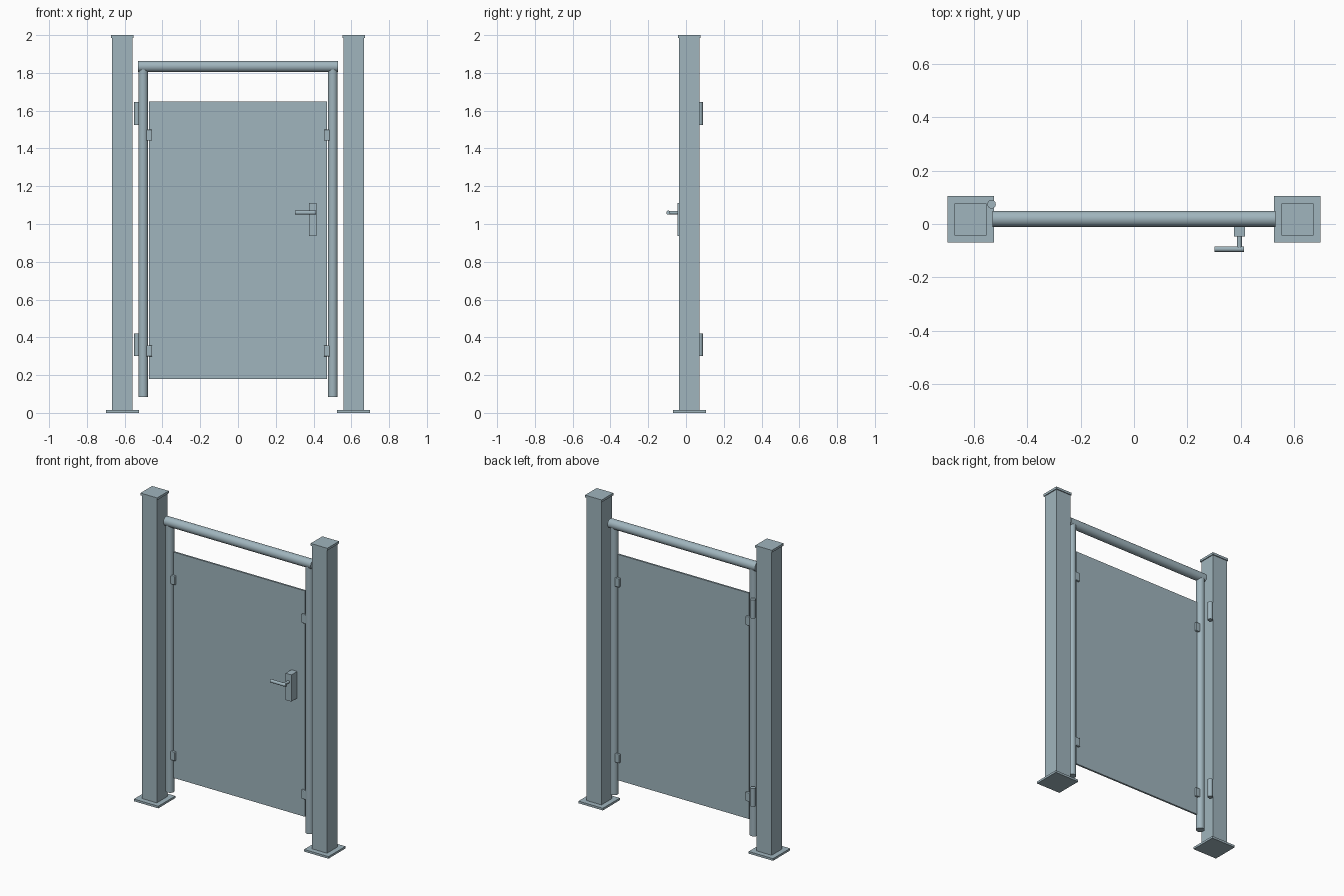
import bpy
from mathutils import Vector

if "Cube" in bpy.data.objects:
    bpy.data.objects.remove(bpy.data.objects["Cube"])

steel = bpy.data.materials.new("grey_blue_steel")
steel.diffuse_color = (0.35, 0.46, 0.51, 1)
steel.use_nodes = True
steel.node_tree.nodes["Principled BSDF"].inputs["Base Color"].default_value = steel.diffuse_color
YC = 0.0175  # depth of the gate's middle plane


def finish(ob, name):
    ob.name = name
    ob.data.materials.append(steel)
    return ob


def box(name, x, y, z, bevel=0):
    """Box from (min, max) ranges."""
    bpy.ops.mesh.primitive_cube_add(size=1)
    ob = finish(bpy.context.object, name)
    for v in ob.data.vertices:
        v.co = [r[0] if c < 0 else r[1] for c, r in zip(v.co, (x, y, z))]
    if bevel:
        m = ob.modifiers.new("rounded", 'BEVEL')
        m.width, m.segments = bevel, 3
    return ob


def tube(name, a, b, r, sides=32):
    """Round bar between two points."""
    a, b = Vector(a), Vector(b)
    d = b - a
    bpy.ops.mesh.primitive_cylinder_add(
        vertices=sides, radius=r, depth=d.length, location=(a + b) / 2,
        rotation=d.to_track_quat('Z', 'Y').to_euler())
    ob = finish(bpy.context.object, name)
    bpy.ops.object.shade_smooth_by_angle()
    return ob


def around(c, h):
    return (c - h, c + h)


for side, s in (("left", -1), ("right", 1)):
    # Square post with foot plate and cap
    px = s * 0.612
    box(side + "_foot_plate", around(px, 0.0875), around(YC, 0.0875), (0, 0.014))
    box(side + "_post", around(px, 0.054), around(YC, 0.054), (0.014, 1.988))
    box(side + "_post_cap", around(px, 0.06), around(YC, 0.06), (1.985, 2.0))
    # Upright of the gate frame
    tube(side + "_upright", (s * 0.502, YC + 0.002, 0.085),
         (s * 0.502, YC + 0.002, 1.825), 0.026)
    # Clamps holding the panel
    for level, z in (("lower", 0.327), ("upper", 1.47)):
        box(f"{side}_{level}_clamp", around(s * 0.473, 0.019),
            around(YC + 0.002, 0.019), around(z, 0.029), 0.004)

# Top rail and panel
tube("top_rail", (-0.53, YC + 0.002, 1.834), (0.53, YC + 0.002, 1.834), 0.03)
box("panel", (-0.472, 0.472), around(YC + 0.002, 0.006), (0.18, 1.648))

# Hinge barrels on the left post
for level, z in (("lower", 0.36), ("upper", 1.585)):
    tube(level + "_hinge", (-0.534, 0.074, z - 0.06), (-0.534, 0.074, z + 0.06), 0.016)

# Lever handle on the front
box("handle_plate", (0.375, 0.416), (-0.046, YC), (0.936, 1.11))
tube("handle_spindle", (0.395, -0.046, 1.06), (0.395, -0.094, 1.06), 0.009, 24)
tube("handle_lever", (0.302, -0.094, 1.06), (0.412, -0.094, 1.06), 0.0105, 24)
